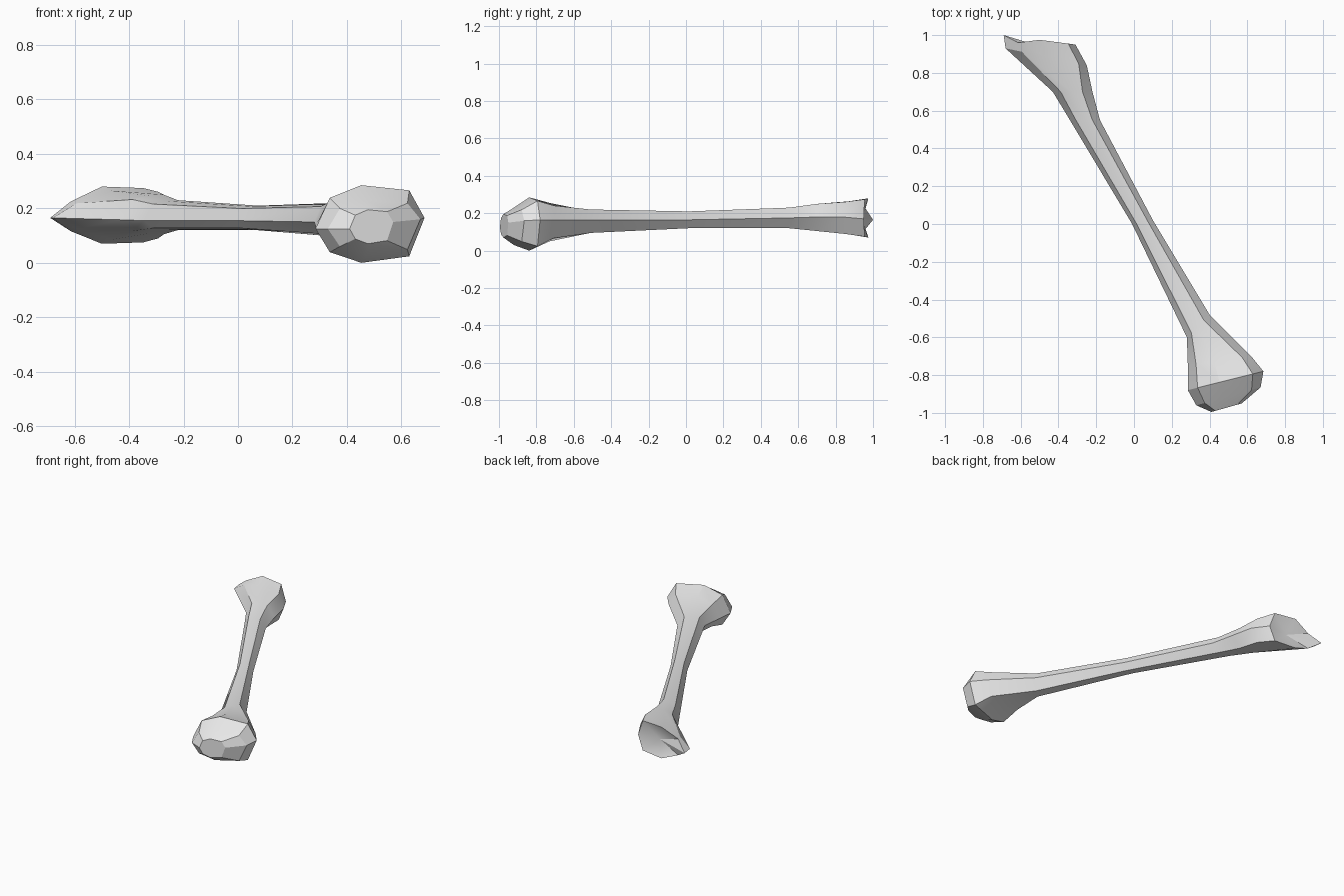
import bpy
import bmesh
import math
from mathutils import Vector

# Remove the default cube only
default_cube = bpy.data.objects.get("Cube")
if default_cube:
    bpy.data.objects.remove(default_cube, do_unlink=True)

# Cross-section styles: three (position across, relative height) pairs
WEDGE = ((0.2, 0.52), (0.5, 1.0), (0.9, 0.95))
SHAFT = ((0.2, 0.8), (0.5, 0.95), (0.75, 1.0))
KNOB = ((0.13, 0.7), (0.42, 1.0), (0.86, 0.85))

# Sections from the back end to the front end:
# style, outer edge points on both sides, top height, bottom height
SECTIONS = [
    (WEDGE, (-0.69, 1.0, 0.165), (-0.31, 0.95, 0.17), 0.28, 0.07),
    (WEDGE, (-0.68, 0.93, 0.165), (-0.25, 0.84, 0.18), 0.265, 0.085),
    (SHAFT, (-0.43, 0.7, 0.158), (-0.22, 0.7, 0.18), 0.25, 0.105),
    (SHAFT, (-0.345, 0.56, 0.155), (-0.18, 0.55, 0.175), 0.23, 0.12),
    (SHAFT, (-0.01, 0.0, 0.155), (0.1, 0.02, 0.165), 0.21, 0.12),
    (SHAFT, (0.28, -0.6, 0.15), (0.4, -0.48, 0.165), 0.22, 0.095),
    (KNOB, (0.285, -0.75, 0.135), (0.62, -0.7, 0.165), 0.255, 0.05),
    (KNOB, (0.285, -0.88, 0.125), (0.685, -0.78, 0.165), 0.285, 0.0),
    (KNOB, (0.33, -0.96, 0.125), (0.67, -0.865, 0.16), 0.23, 0.03),
    (KNOB, (0.41, -0.995, 0.125), (0.57, -0.95, 0.15), 0.195, 0.07),
]


def section_points(style, left, right, top, bottom):
    """Eight points around one section, over the top and back underneath."""
    left, right = Vector(left), Vector(right)

    def edge(limit):
        points = []
        for across, height in style:
            p = left.lerp(right, across)
            p.z += (limit - p.z) * height
            points.append(p)
        return points

    return [left] + edge(top) + [right] + edge(bottom)[::-1]


# One plain bone colour
bone_grey = bpy.data.materials.new("bone_grey")
bone_grey.use_nodes = True
colour = (0.8, 0.8, 0.8, 1.0)
bone_grey.diffuse_color = colour
for node in bone_grey.node_tree.nodes:
    if node.type == "BSDF_PRINCIPLED":
        node.inputs["Base Color"].default_value = colour

# Loft the bone through its sections
bm = bmesh.new()
rings = [[bm.verts.new(p) for p in section_points(*s)] for s in SECTIONS]
for ring, following in zip(rings, rings[1:]):
    count = len(ring)
    for i in range(count):
        j = (i + 1) % count
        bm.faces.new((ring[i], ring[j], following[j], following[i]))

# Hollow joint socket at the back end, with a notched rim beside the tip
back_rim, front_rim = rings[0], rings[-1]
for vert in (back_rim[1], back_rim[-1]):
    vert.co.y -= 0.03
socket = bm.verts.new((-0.46, 0.93, 0.17))
for i, vert in enumerate(back_rim):
    bm.faces.new((vert, socket, back_rim[i - 1]))

# Blunt cap on the front knob
bm.faces.new(front_rim)
bmesh.ops.recalc_face_normals(bm, faces=bm.faces[:])

mesh = bpy.data.meshes.new("bone")
bm.to_mesh(mesh)
bm.free()
mesh.materials.append(bone_grey)
bone = bpy.data.objects.new("bone", mesh)
bpy.context.collection.objects.link(bone)

# Soft facets with sharp ridges
for other in bpy.context.selected_objects:
    other.select_set(False)
bone.select_set(True)
bpy.context.view_layer.objects.active = bone
bpy.ops.object.shade_smooth_by_angle(angle=math.radians(25))
